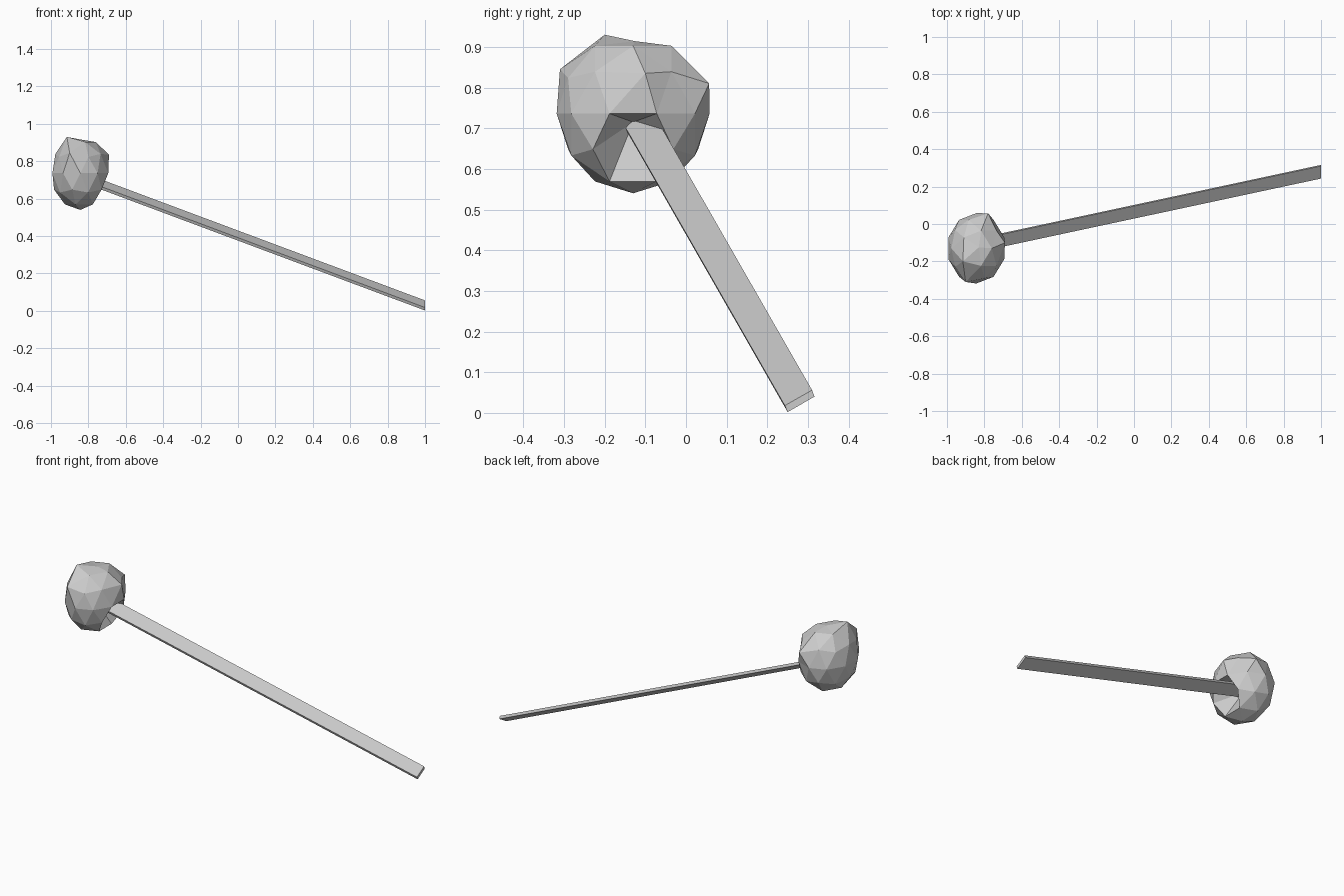
import bpy, bmesh
from mathutils import Vector

if "Cube" in bpy.data.objects:
    bpy.data.objects.remove(bpy.data.objects["Cube"])

def make_object(name, bm):
    bmesh.ops.recalc_face_normals(bm, faces=bm.faces[:])
    mesh = bpy.data.meshes.new(name)
    bm.to_mesh(mesh)
    bm.free()
    obj = bpy.data.objects.new(name, mesh)
    bpy.context.collection.objects.link(obj)
    return obj

# Stick: thin slanted section swept from the free end into the head
section = [(0.25, 0.002), (0.316, 0.04), (0.31, 0.056), (0.243, 0.018)]
sweep = Vector((-1.85, -0.396, 0.691))
bm = bmesh.new()
face = bm.faces.new([bm.verts.new((1.0, y, z)) for y, z in section])
ext = bmesh.ops.extrude_face_region(bm, geom=[face], use_keep_orig=True)
tip = [g for g in ext["geom"] if isinstance(g, bmesh.types.BMVert)]
bmesh.ops.translate(bm, verts=tip, vec=sweep)
make_object("stick", bm)

# Head: faceted lump with a few pulled corners and a socket for the stick
centre = Vector((-0.843, -0.13, 0.736))
radii = Vector((0.157, 0.188, 0.196))
bm = bmesh.new()
bmesh.ops.create_icosphere(bm, subdivisions=2, radius=1.0)
for v in bm.verts:
    v.co = centre + v.co * radii

def pull(near, to):
    v = min(bm.verts, key=lambda p: (p.co - Vector(near)).length)
    v.co = to

pull((-0.71, -0.13, 0.64), (-0.85, -0.13, 0.715))     # socket
pull((-0.91, -0.19, 0.90), (-0.915, -0.20, 0.93))     # top peak
pull((-0.843, -0.13, 0.932), (-0.83, -0.125, 0.914))  # crown
pull((-0.80, 0.03, 0.82), (-0.78, 0.057, 0.81))       # back corner
pull((-0.885, -0.28, 0.84), (-0.90, -0.31, 0.845))    # front corner
pull((-0.706, -0.13, 0.822), (-0.69, -0.10, 0.835))   # side corner
make_object("head", bm)
